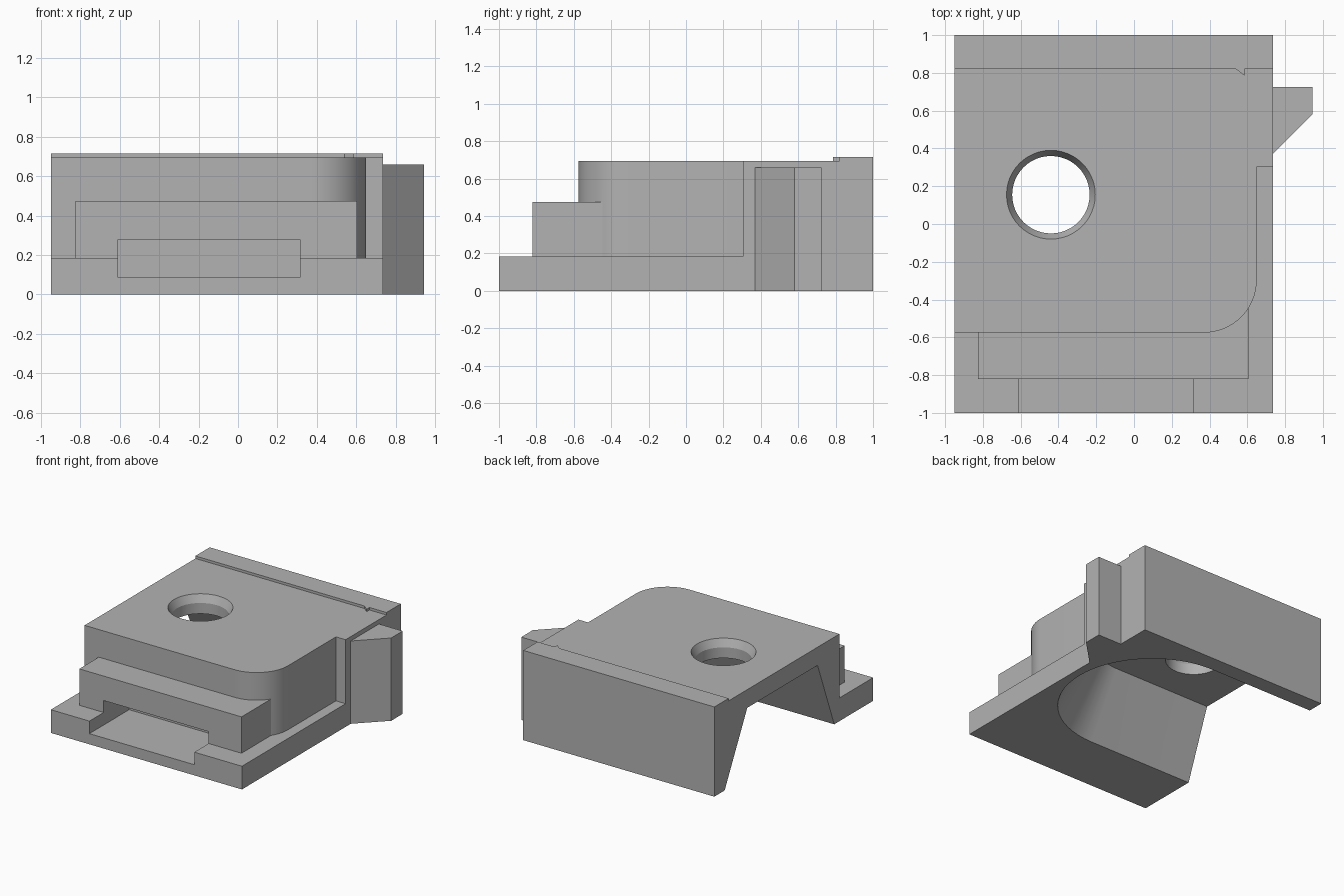
import bpy, bmesh, math

cube = bpy.data.objects.get("Cube")
if cube:
    bpy.data.objects.remove(cube, do_unlink=True)

grey = bpy.data.materials.new("plain grey")
grey.use_nodes = True
colour = (0.45, 0.45, 0.45, 1)
grey.diffuse_color = colour
grey.node_tree.nodes["Principled BSDF"].inputs["Base Color"].default_value = colour


def loft(name, rings):
    """Closed solid through matching rings of points, bottom first."""
    bm = bmesh.new()
    rows = [[bm.verts.new(p) for p in ring] for ring in rings]
    n = len(rows[0])
    for low, high in zip(rows, rows[1:]):
        for i in range(n):
            j = (i + 1) % n
            bm.faces.new((low[i], low[j], high[j], high[i]))
    bm.faces.new(rows[0][::-1])
    bm.faces.new(rows[-1])
    bmesh.ops.recalc_face_normals(bm, faces=bm.faces)
    mesh = bpy.data.meshes.new(name)
    bm.to_mesh(mesh)
    bm.free()
    mesh.materials.append(grey)
    obj = bpy.data.objects.new(name, mesh)
    bpy.context.collection.objects.link(obj)
    return obj


def prism(name, outline, z0, z1):
    return loft(name, [[(x, y, z) for x, y in outline] for z in (z0, z1)])


def box(name, x0, x1, y0, y1, z0, z1):
    return prism(name, [(x0, y0), (x1, y0), (x1, y1), (x0, y1)], z0, z1)


def arc(cx, cy, r, start, end, steps):
    angles = [math.radians(start + (end - start) * i / steps) for i in range(steps + 1)]
    return [(cx + r * math.cos(a), cy + r * math.sin(a)) for a in angles]


def combine(target, tool, operation):
    """Apply a boolean and discard the tool."""
    mod = target.modifiers.new("combine", 'BOOLEAN')
    mod.operation, mod.object, mod.solver = operation, tool, 'EXACT'
    bpy.context.view_layer.objects.active = target
    bpy.ops.object.modifier_apply(modifier=mod.name)
    bpy.data.objects.remove(tool, do_unlink=True)


left, right, top = -0.95, 0.735, 0.695

# Housing: base plate, main block with one rounded corner, front ledge, rear rib
housing = box("housing", left, right, -1, 1, 0, 0.185)
block = [(left, -0.575)] + arc(0.37, -0.295, 0.28, -90, 0, 16)
block += [(0.65, 0.305), (right, 0.305), (right, 1), (left, 1)]
combine(housing, prism("main_block", block, 0, top), 'UNION')
combine(housing, box("front_ledge", -0.825, 0.605, -0.82, -0.4, 0.1, 0.475), 'UNION')
combine(housing, box("rear_rib", left, right, 0.82, 1, 0.6, 0.715), 'UNION')

# Tapered underside cavity, open at one end and round at the other
def cavity_ring(z):
    t = z / 0.55
    front, back = -0.51 + 0.21 * t, 0.87 - 0.285 * t
    cy, r = (front + back) / 2, (back - front) / 2
    ring = [(-1.2, front)] + arc(-0.02 - 0.07 * t, cy, r, -90, 90, 32) + [(-1.2, back)]
    return [(x, y, z) for x, y in ring]


combine(housing, loft("cavity", [cavity_ring(-0.1), cavity_ring(0.55)]), 'DIFFERENCE')

# Front slot
combine(housing, box("slot", -0.61, 0.315, -1.2, -0.5, 0.085, 0.28), 'DIFFERENCE')

# Through hole with a chamfered rim
rim = [(0.205, 0.4), (0.205, 0.635), (0.235, top), (0.235, 0.8)]
rings = [[(x, y, z) for x, y in arc(-0.44, 0.155, r, 0, 352.5, 47)] for r, z in rim]
combine(housing, loft("hole", rings), 'DIFFERENCE')

# Wedge tab on the side
tab = prism("side_tab", [(right, 0.37), (0.945, 0.58), (0.945, 0.725), (right, 0.725)], 0, 0.66)

# Small pointer beside the rear rib
mark = prism("rib_pointer", [(0.54, 0.82), (0.585, 0.785), (0.585, 0.82)], top, 0.715)

bpy.ops.object.select_all(action='DESELECT')
housing.select_set(True)
bpy.context.view_layer.objects.active = housing
bpy.ops.object.shade_smooth_by_angle(angle=math.radians(25))
